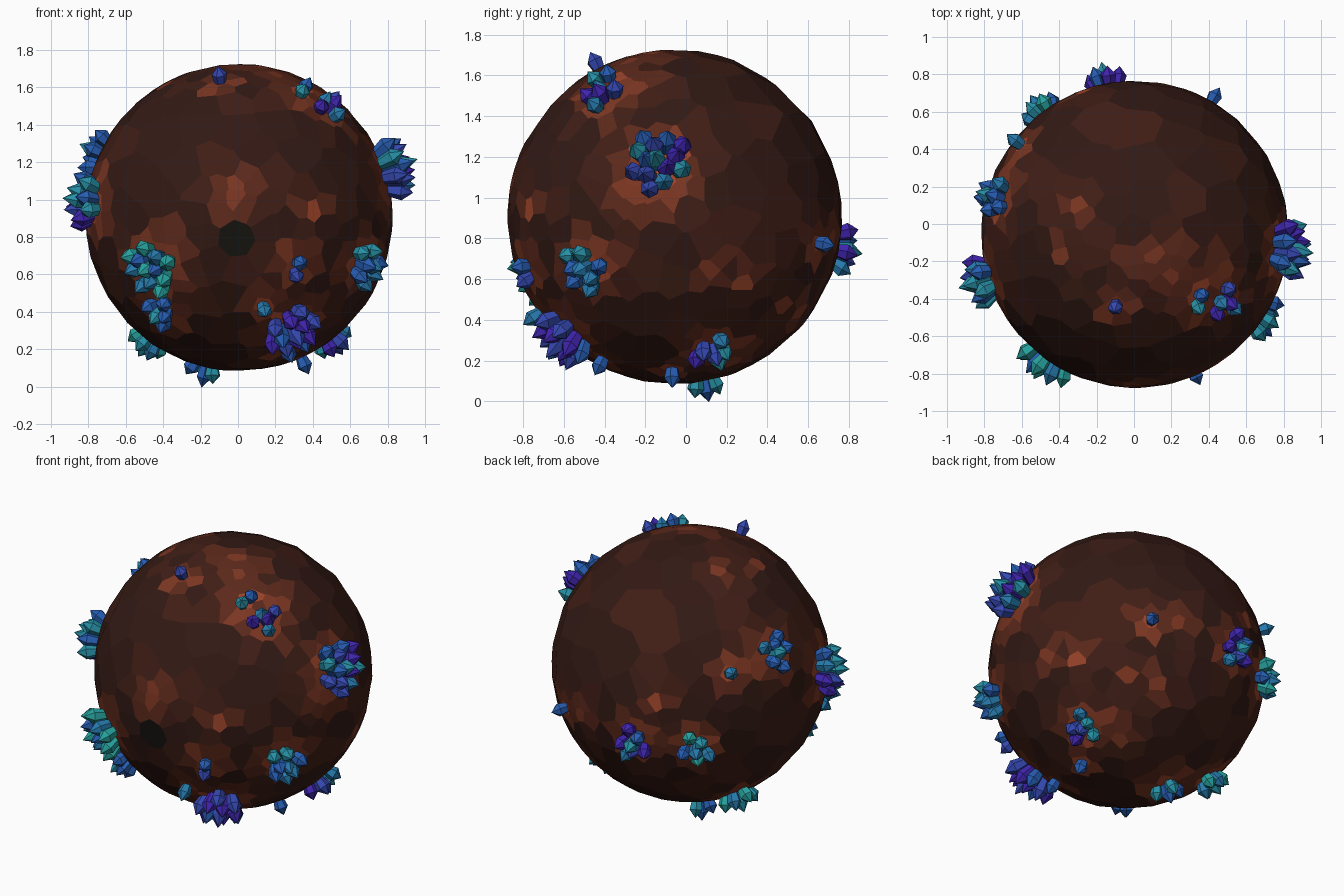
import bpy, bmesh, math, random
from mathutils import Vector

if "Cube" in bpy.data.objects:
    bpy.data.objects.remove(bpy.data.objects["Cube"])

random.seed(4)
C = Vector((0.005, -0.055, 0.905))
R = 0.822
GOLD = math.pi * (3 - math.sqrt(5))


def mat(name, rgb):
    m = bpy.data.materials.new(name)
    m.diffuse_color = (*rgb, 1)
    m.use_nodes = True
    m.node_tree.nodes["Principled BSDF"].inputs["Base Color"].default_value = m.diffuse_color
    return m


def direction(az, el):
    az, el = math.radians(az), math.radians(el)
    return Vector((math.cos(az) * math.cos(el), math.sin(az) * math.cos(el), math.sin(el)))


def frame(d):
    u = d.orthogonal().normalized()
    return u, d.cross(u)


def finish(name, bm, mats):
    me = bpy.data.meshes.new(name)
    bm.to_mesh(me)
    bm.free()
    for m in mats:
        me.materials.append(m)
    bpy.context.collection.objects.link(bpy.data.objects.new(name, me))


# Rock runs from dark brown to glowing orange, gems from teal to violet
dark, glow = Vector((0.033, 0.010, 0.007)), Vector((0.50, 0.085, 0.032))
rock = [mat("rock_%d" % i, dark.lerp(glow, (i / 5) ** 2)) for i in range(6)]
rock.append(mat("rock_black", (0.008, 0.007, 0.005)))
teal, blue, violet = Vector((0.02, 0.36, 0.34)), Vector((0.02, 0.11, 0.45)), Vector((0.05, 0.018, 0.42))
gem = [mat("gem_%d" % i, teal.lerp(blue, i / 3) if i < 3 else blue.lerp(violet, (i - 3) / 2))
       for i in range(6)]
COOL, BLUE, DEEP, MIXED = (0, 1, 2, 3), (1, 2, 3), (3, 4, 5), (1, 2, 3, 4, 5)

# Crystal clusters: azimuth, elevation, crystal count, gem colours
clusters = {
    "top_crystal": (255, 62, 1, DEEP),
    "upper_right_pair": (-46, 54, 2, BLUE),
    "upper_right_crystals": (-36, 44, 5, MIXED),
    "right_crystals": (-6, 18, 14, MIXED),
    "lower_right_crystals": (-33, -17, 8, BLUE),
    "bottom_front_crystals": (-62, -44, 12, DEEP),
    "bottom_front_side_crystal": (-54, -58, 1, DEEP),
    "bottom_front_small_crystal": (-79, -35, 1, BLUE),
    "front_right_crystals": (-67, -19, 2, DEEP),
    "front_left_crystals": (-125, -18, 12, COOL),
    "front_left_low_crystals": (-129, -37, 5, BLUE),
    "bottom_left_crystals": (158, -52, 6, COOL),
    "bottom_crystals": (140, -74, 4, MIXED),
    "bottom_small_crystal": (-2, -66, 1, COOL),
    "bottom_right_crystals": (21, -51, 6, MIXED),
    "back_right_crystal": (60, -9, 1, DEEP),
    "back_crystals": (101, -11, 7, MIXED),
    "back_left_crystals": (127, -12, 6, COOL),
    "left_small_crystal": (142, 20, 1, BLUE),
    "left_back_crystals": (165, 24, 7, BLUE),
    "left_front_crystals": (-163, 6, 11, MIXED),
}

# Glowing spots: direction, radius, strength
spots = [(direction(az, el), 0.145 + 0.012 * n, 1.0) for az, el, n, _ in clusters.values()]
spots += [(direction(az, el), 0.12, 0.8) for az, el in (
    (154, 65), (196, 60), (72, -7), (13, -19), (27, -23), (50, -32),
    (65, -35), (45, -60), (110, 8), (-61, 3))]
spots += [(direction(az, el), 0.25, 0.6) for az, el in ((-47, 74), (-30, 52), (-14, 8), (-92, 8))]

# Cell seeds: the dark facet with a ring, then dense near spots, sparse away
hole = direction(-91, -8)
u, w = frame(hole)
seeds = [hole]
for i in range(7):
    a = math.tau * i / 7
    seeds.append((hole + 0.23 * (u * math.cos(a) + w * math.sin(a))).normalized())
seeds += [s[0] for s in spots]
N = 6000
cands = []
for i in range(N):
    z = 1 - 2 * (i + 0.5) / N
    q = math.sqrt(1 - z * z)
    cands.append(Vector((q * math.cos(i * GOLD), q * math.sin(i * GOLD), z)))
random.shuffle(cands)
for p in cands:
    near = min((p - d).length - 0.75 * rad for d, rad, _ in spots)
    gap = min(0.23, 0.075 + 0.6 * max(0, near))
    if (p - hole).length > 0.23 and all((p - s).length > gap for s in seeds):
        seeds.append(p)

# Rock ball: each hull corner becomes one flat many-sided cell
hull = bmesh.new()
for s in seeds:
    hull.verts.new(s)
bmesh.ops.convex_hull(hull, input=hull.verts[:])
hull.normal_update()
ball = bmesh.new()
corner = {}
for f in hull.faces:
    n = f.normal if f.normal.dot(f.calc_center_median()) > 0 else -f.normal
    corner[f] = ball.verts.new(C + n * R)
for v in hull.verts:
    d = v.co.normalized()
    u, w = frame(d)
    ring = sorted(v.link_faces, key=lambda f: math.atan2(
        (corner[f].co - C).dot(w), (corner[f].co - C).dot(u)))
    if len(ring) < 3:
        continue
    face = ball.faces.new([corner[f] for f in ring])
    heat = max(s * min(1, 1.35 * (1 - (d - c).length / rad)) for c, rad, s in spots)
    if heat > 0:
        level = round(1 + 4 * heat * random.uniform(0.55, 1.0))
    else:
        level = random.choice((0, 0, 1))
    face.material_index = 6 if (d - hole).length < 0.02 else min(5, level)
bmesh.ops.remove_doubles(ball, verts=ball.verts[:], dist=0.004)
hull.free()
finish("rock_ball", ball, rock)


# One six-sided crystal, widest near its shoulder and pointed at the tip
def crystal(bm, base, axis, length, radius, color):
    u, w = frame(axis)
    turn = random.random()
    lo, hi = [[bm.verts.new(base + axis * length * h + radius * k * (
        u * math.cos(turn + i * math.pi / 3) + w * math.sin(turn + i * math.pi / 3)))
        for i in range(6)] for h, k in ((0, 0.6), (0.64, 1.0))]
    tip = bm.verts.new(base + axis * length)
    faces = [bm.faces.new(lo[::-1])]
    for i in range(6):
        j = (i + 1) % 6
        faces.append(bm.faces.new((lo[i], lo[j], hi[j], hi[i])))
        faces.append(bm.faces.new((hi[i], hi[j], tip)))
    for f in faces:
        f.material_index = color


# Clusters: upright in the middle, shorter and splayed towards the rim
for name, (az, el, count, colors) in clusters.items():
    bm = bmesh.new()
    d = direction(az, el)
    u, w = frame(d)
    height = 0.097 + 0.0068 * count
    spread = 0.029 * math.sqrt(count)
    for i in range(count):
        r = math.sqrt(i / count) if count > 2 else (i - 0.5) * (count - 1)
        a = i * GOLD if count > 2 else 0.6
        side = u * math.cos(a) + w * math.sin(a)
        axis = (d + side * r * 0.5).normalized()
        foot = C + d * (R - 0.035) + side * r * spread
        size = height * (1 - 0.3 * abs(r)) * random.uniform(0.88, 1.0) + 0.035
        crystal(bm, foot, axis, size, 0.034 + 0.07 * height, random.choice(colors))
    finish(name, bm, gem)
